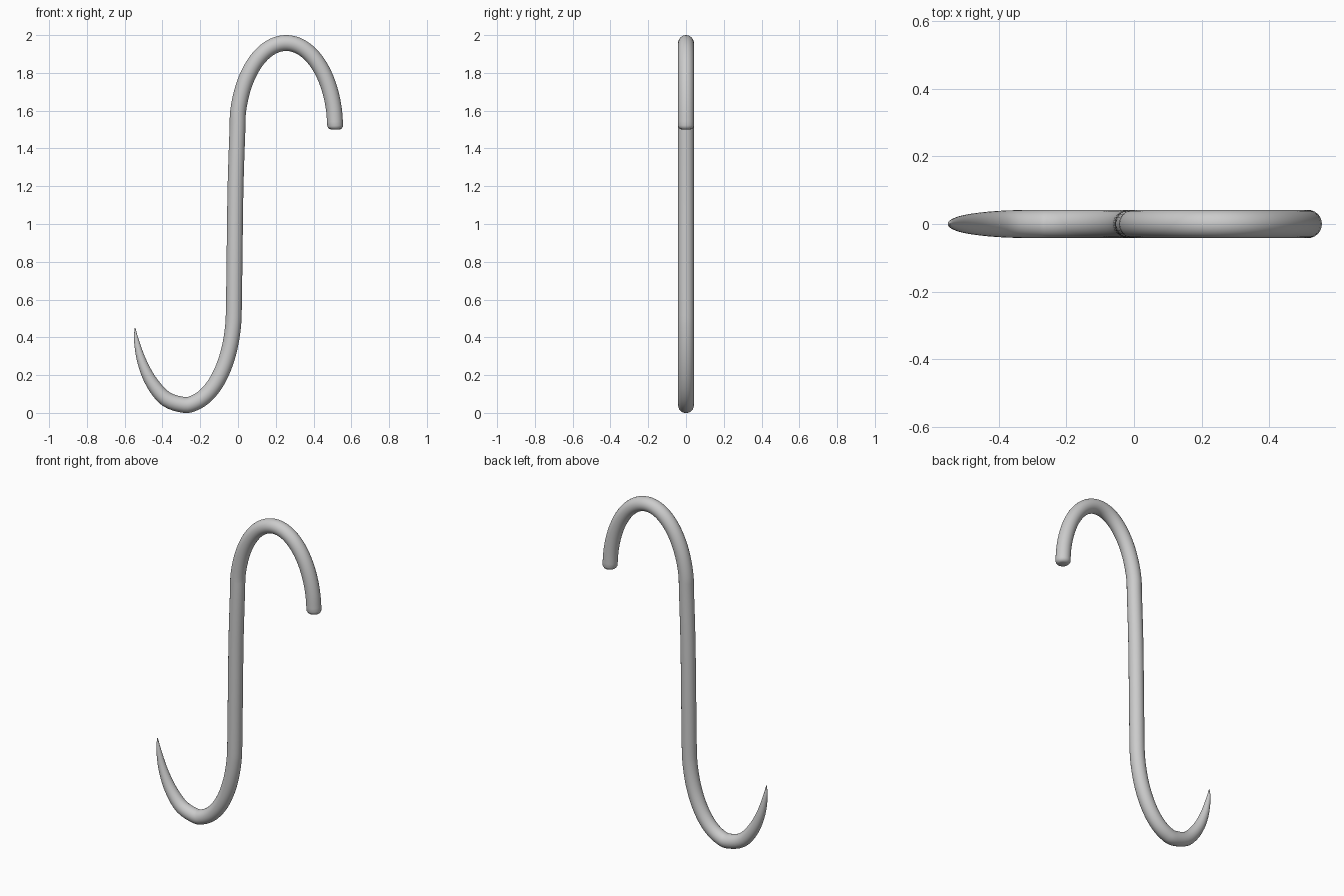
import bpy, bmesh, math
from mathutils import Vector

if "Cube" in bpy.data.objects:
    bpy.data.objects.remove(bpy.data.objects["Cube"])

R = 0.042      # rod radius
SIDES = 24


def arc(cx, cz, a, b, start, end, n):
    """Elliptical arc in the xz plane as (x, z, radius), angles in degrees."""
    out = []
    for i in range(n + 1):
        t = math.radians(start + (end - start) * i / n)
        out.append((cx + a * math.cos(t), cz + b * math.sin(t), R))
    return out


def smooth_path(keys, steps):
    """Catmull-Rom interpolation through the keys."""
    k = [Vector(p) for p in keys]
    k = [2 * k[0] - k[1]] + k + [2 * k[-1] - k[-2]]
    out = []
    for i in range(1, len(k) - 2):
        p0, p1, p2, p3 = k[i - 1:i + 3]
        for s in range(steps):
            t = s / steps
            out.append(0.5 * (2 * p1 + (p2 - p0) * t
                              + (2 * p0 - 5 * p1 + 4 * p2 - p3) * t ** 2
                              + (3 * p1 - p0 - 3 * p2 + p3) * t ** 3))
    return out + [k[-2]]


# Pointed lower end: tapering from the tip down to the bottom of the hook
point = [(-0.545, 0.45, 0.002), (-0.538, 0.385, 0.013), (-0.508, 0.27, 0.025),
         (-0.456, 0.16, 0.034), (-0.38, 0.073, 0.040)]
# Lower bend, straight shaft, upper bend
lower = arc(-0.285, 0.55, 0.263, 0.508, -90, 0, 8)
shaft = [(-0.018, 0.85, R), (-0.013, 1.2, R)]
upper = arc(0.255, 1.5, 0.26, 0.458, 180, 2.5, 16)
upper[0] = (-0.003, 1.5, R)
path = smooth_path(point + lower + shaft + upper, 4)
# Rounded blunt end
path += [Vector((0.5155, 1.512, 0.039)), Vector((0.5155, 1.504, 0.033)),
         Vector((0.5155, 1.500, 0.022))]

# Sweep a round section along the path
bm = bmesh.new()
rings = []
for i, p in enumerate(path):
    d = path[min(i + 1, len(path) - 1)] - path[max(i - 1, 0)]
    n = Vector((-d.y, 0, d.x)).normalized()
    ring = []
    for j in range(SIDES):
        a = 2 * math.pi * j / SIDES
        c = Vector((p.x, 0, p.y)) + n * (p.z * math.cos(a))
        ring.append(bm.verts.new((c.x, p.z * math.sin(a), c.z)))
    rings.append(ring)
for r0, r1 in zip(rings, rings[1:]):
    for j in range(SIDES):
        k = (j + 1) % SIDES
        bm.faces.new((r0[j], r0[k], r1[k], r1[j]))
bm.faces.new(rings[0])
bm.faces.new(rings[-1])
bmesh.ops.recalc_face_normals(bm, faces=bm.faces)

mesh = bpy.data.meshes.new("hook")
bm.to_mesh(mesh)
bm.free()
hook = bpy.data.objects.new("hook", mesh)
bpy.context.collection.objects.link(hook)
bpy.context.view_layer.objects.active = hook
hook.select_set(True)
bpy.ops.object.shade_smooth_by_angle(angle=math.radians(50))
